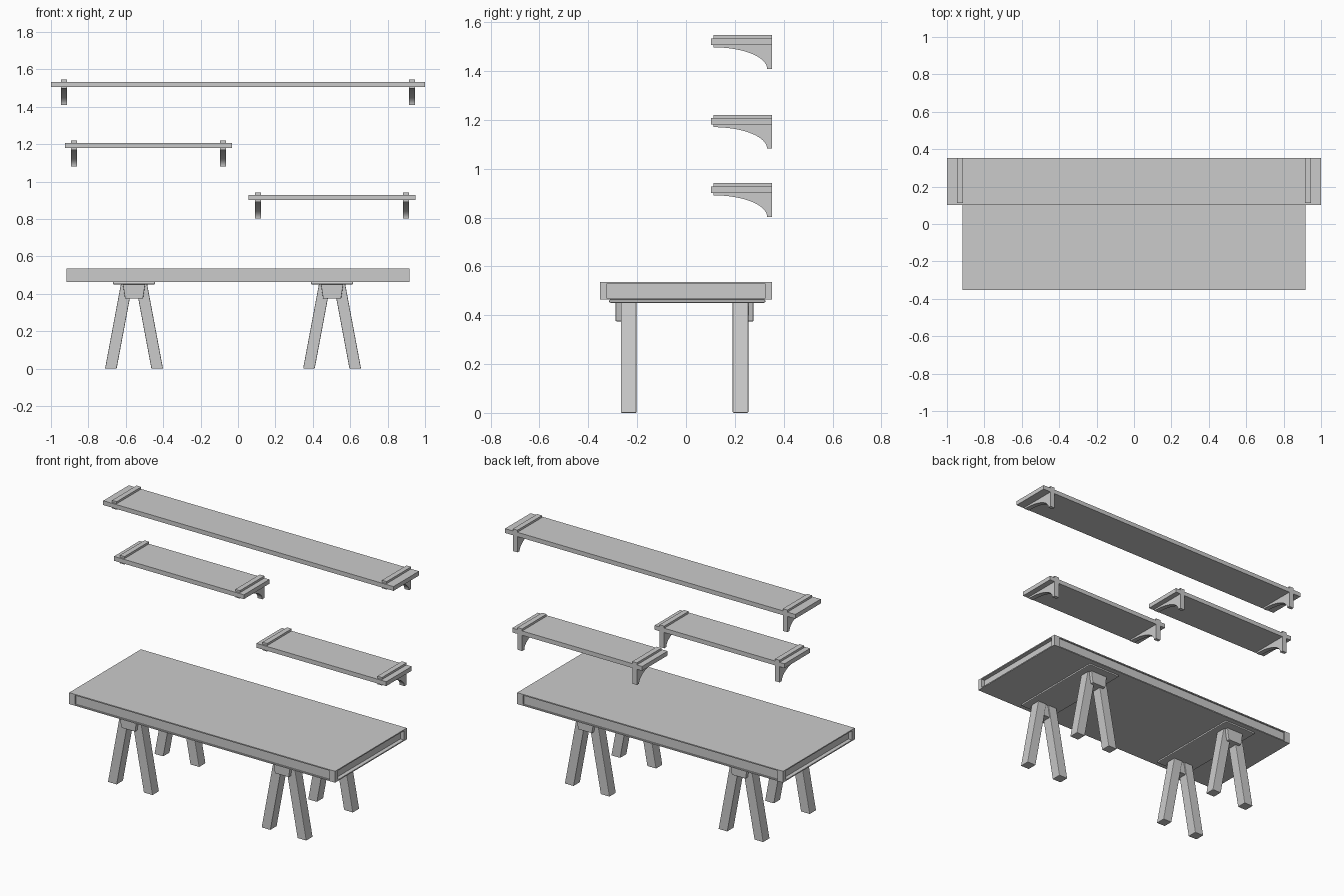
import bpy, bmesh, math

if "Cube" in bpy.data.objects:
    bpy.data.objects.remove(bpy.data.objects["Cube"])

BACK = 0.353  # y of the wall side


def finish(name, bm, bevel=0.0, smooth=False):
    bmesh.ops.recalc_face_normals(bm, faces=bm.faces)
    me = bpy.data.meshes.new(name)
    bm.to_mesh(me)
    bm.free()
    ob = bpy.data.objects.new(name, me)
    bpy.context.collection.objects.link(ob)
    if bevel:
        mod = ob.modifiers.new("soft_edges", 'BEVEL')
        mod.width, mod.segments = bevel, 2
    if smooth:
        bpy.ops.object.select_all(action='DESELECT')
        ob.select_set(True)
        bpy.context.view_layer.objects.active = ob
        bpy.ops.object.shade_smooth_by_angle(angle=math.radians(30))
    return ob


def box(name, x, y, z, bevel=0.0):
    bm = bmesh.new()
    bmesh.ops.create_cube(bm, size=1)
    for v in bm.verts:
        for i, (lo, hi) in enumerate((x, y, z)):
            v.co[i] = lo if v.co[i] < 0 else hi
    return finish(name, bm, bevel)


def prism(name, profile, depth, bevel=0.0, smooth=False):
    """Extrude a closed 3D outline along the vector depth."""
    bm = bmesh.new()
    face = bm.faces.new([bm.verts.new(p) for p in profile])
    ext = bmesh.ops.extrude_face_region(bm, geom=[face], use_keep_orig=True)
    moved = [g for g in ext["geom"] if isinstance(g, bmesh.types.BMVert)]
    bmesh.ops.translate(bm, verts=moved, vec=depth)
    return finish(name, bm, bevel, smooth)


# table top: two thin sheets, a recessed core and four corner posts
W, D = 0.916, BACK
box("table_top_sheet", (-W, W), (-D, D), (0.528, 0.535))
box("table_bottom_sheet", (-W, W), (-D, D), (0.464, 0.471))
box("table_core", (-W + 0.025, W - 0.025), (-D + 0.008, D - 0.008), (0.471, 0.528))
for sx in (-1, 1):
    for sy in (-1, 1):
        box("table_corner_post", sorted((sx * W, sx * (W - 0.04))),
            sorted((sy * D, sy * (D - 0.028))), (0.471, 0.528))

# trestles: mounting plate, splayed leg pairs and wedge blocks
for cx in (-0.556, 0.503):
    box("trestle_plate", (cx - 0.113, cx + 0.113), (-0.315, 0.325), (0.451, 0.464), 0.005)
    for cy, sy in ((-0.235, -1), (0.223, 1)):
        for s in (-1, 1):
            outline = [(cx + s * a, cy - 0.032, z) for a, z in
                       ((0.155, 0), (0.093, 0), (0.008, 0.453), (0.070, 0.453))]
            prism("trestle_leg", outline, (0, 0.064, 0), 0.004)
        y0, y1 = sorted((cy - sy * 0.025, cy + sy * 0.053))
        wedge = [(cx + a, y0, z) for a, z in
                 ((-0.048, 0.375), (0.048, 0.375), (0.06, 0.453), (-0.06, 0.453))]
        prism("trestle_block", wedge, (0, y1 - y0, 0), 0.003)


# wall shelves: board gripped by two curved brackets
def bracket(cx, z):
    front, ry, rz, n = 0.112, 0.22, 0.088, 20
    pts = [(BACK, 0), (BACK, 0.138), (front, 0.138)]
    for i in range(n + 1):
        t = math.pi / 2 * (1 - i / n)
        pts.append((front + ry * math.cos(t), rz * math.sin(t)))
    prism("shelf_bracket", [(cx - 0.016, y, z + h) for y, h in pts],
          (0.032, 0, 0), smooth=True)


for x0, x1, z, inset in ((-1.0, 1.0, 1.409, 0.07),
                         (-0.926, -0.031, 1.082, 0.05),
                         (0.055, 0.95, 0.803, 0.052)):
    box("shelf_board", (x0, x1), (0.102, BACK), (z + 0.098, z + 0.125))
    bracket(x0 + inset, z)
    bracket(x1 - inset, z)
